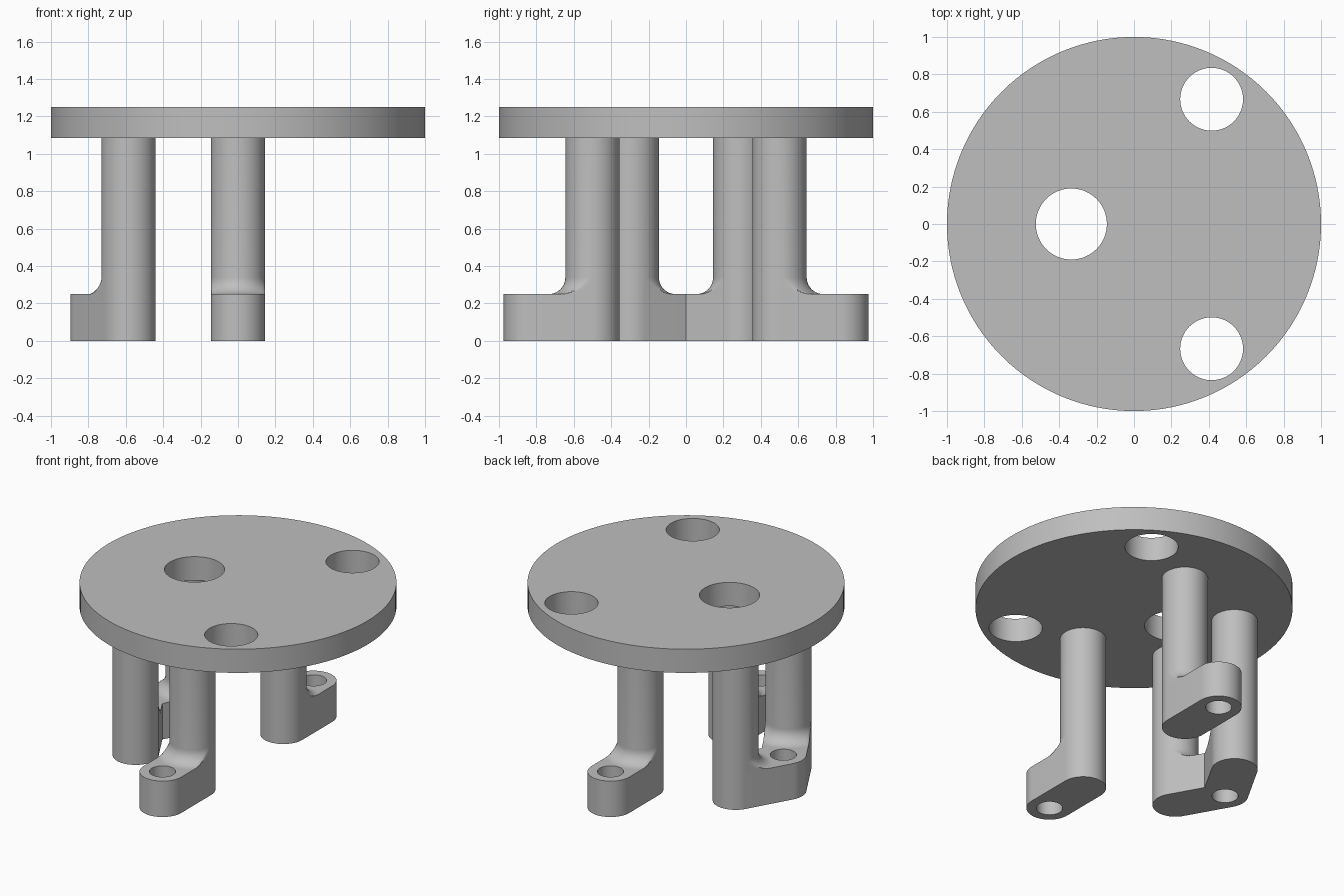
import bpy, bmesh
from math import cos, sin, pi, radians, hypot, atan2

cube = bpy.data.objects.get("Cube")
if cube:
    bpy.data.objects.remove(cube)

POST_R = 0.145      # post radius, also half the foot width
FOOT_TOP = 0.25
DISC_LOW, DISC_TOP = 1.085, 1.25
FILLET = 0.09
BOLT_R = 0.083

grey = bpy.data.materials.new("plain grey")
grey.use_nodes = True
colour = (0.52, 0.52, 0.52, 1)
grey.diffuse_color = colour
grey.node_tree.nodes["Principled BSDF"].inputs["Base Color"].default_value = colour


def finish(name, bm):
    bmesh.ops.recalc_face_normals(bm, faces=bm.faces)
    mesh = bpy.data.meshes.new(name)
    bm.to_mesh(mesh)
    bm.free()
    mesh.materials.append(grey)
    obj = bpy.data.objects.new(name, mesh)
    bpy.context.collection.objects.link(obj)
    bpy.ops.object.select_all(action='DESELECT')
    obj.select_set(True)
    bpy.context.view_layer.objects.active = obj
    bpy.ops.object.shade_smooth_by_angle(angle=radians(25))
    return obj


def arc(x, y, r, start, end, steps):
    angles = [radians(start + (end - start) * i / steps) for i in range(steps + 1)]
    return [(x + r * cos(a), y + r * sin(a)) for a in angles]


def circle(x, y, r, steps=64):
    return arc(x, y, r, 0, 360, steps)[:-1]


def plate(name, loops, low, high):
    """Extrude an outline; every loop after the first is a hole."""
    bm = bmesh.new()
    edges = []
    for loop in loops:
        vs = [bm.verts.new((x, y, low)) for x, y in loop]
        edges += [bm.edges.new((vs[i - 1], vs[i])) for i in range(len(vs))]
    bmesh.ops.triangle_fill(bm, edges=edges, use_beauty=True, normal=(0, 0, 1))
    new = bmesh.ops.extrude_face_region(bm, geom=bm.faces[:], use_keep_orig=True)["geom"]
    top = [g for g in new if isinstance(g, bmesh.types.BMVert)]
    bmesh.ops.translate(bm, verts=top, vec=(0, 0, high - low))
    return finish(name, bm)


def post(name, x, y, heading):
    """Round post whose fillet flares onto the foot and stops at the foot's sides."""
    steps, sides = 10, 96
    profile = []
    for i in range(steps + 1):
        a = i / steps * pi / 2
        profile.append((POST_R + FILLET * (1 - sin(a)), FOOT_TOP + FILLET * (1 - cos(a))))
    profile.append((POST_R, DISC_LOW))
    bm = bmesh.new()
    rings = []
    for r, z in profile:
        ring = []
        for i in range(sides):
            t = 2 * pi * i / sides
            limit = POST_R if cos(t) <= 0 else POST_R / max(abs(sin(t)), 0.01)
            d = min(r, limit)
            ring.append(bm.verts.new((x + d * cos(t + heading), y + d * sin(t + heading), z)))
        rings.append(ring)
    for low, high in zip(rings, rings[1:]):
        for i in range(sides):
            bm.faces.new((low[i - 1], low[i], high[i], high[i - 1]))
    return finish(name, bm)


# Round top plate with one large and two smaller holes
plate("top_plate", [circle(0, 0, 1, 128), circle(-0.335, 0, 0.19),
                    circle(0.415, 0.667, 0.168), circle(0.415, -0.667, 0.168)],
      DISC_LOW, DISC_TOP)

# Single legs, one at each side, with a foot pointing outward
for side, s in (("back", 1), ("front", -1)):
    outline = arc(0, 0.83, POST_R, 0, 180, 32) + arc(0, 0.5, POST_R, 180, 360, 48)
    plate(side + "_foot", [[(x, s * y) for x, y in outline], circle(0, s * 0.83, BOLT_R, 48)],
          0, FOOT_TOP)
    post(side + "_post", 0, s * 0.5, s * pi / 2)

# Paired legs sharing a bent foot
px, py, cx = -0.585, 0.29, -0.75
outline = (arc(px, py, POST_R, -30, 150, 48) + arc(cx, 0, POST_R, 150, 210, 16)
           + arc(px, -py, POST_R, 210, 390, 48) + [(cx + POST_R / cos(pi / 6), 0)])
plate("shared_foot", [outline, circle(cx, 0, BOLT_R, 48)], 0, FOOT_TOP)
for side, s in (("back", 1), ("front", -1)):
    post("paired_post_" + side, px, s * py, atan2(-s * py, cx - px))
